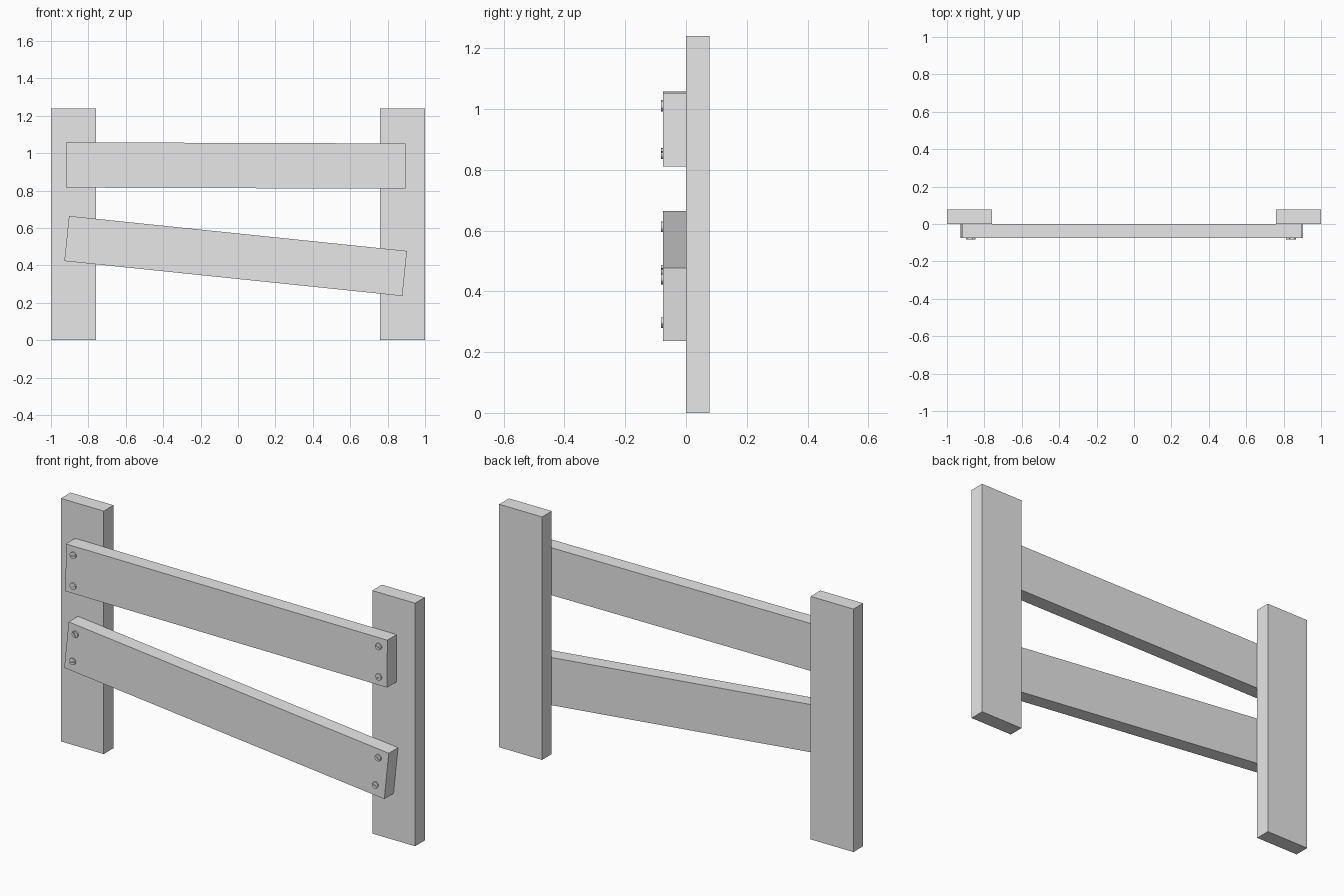
import bpy
import bmesh
from math import atan2, cos, hypot, pi, radians, sin
from mathutils import Matrix, Vector

cube = bpy.data.objects.get("Cube")
if cube:
    bpy.data.objects.remove(cube, do_unlink=True)

# One plain grey for the whole fence
GREY = (0.8, 0.8, 0.8, 1.0)
grey = bpy.data.materials.new("plain grey")
grey.use_nodes = True
grey.diffuse_color = GREY
grey.node_tree.nodes["Principled BSDF"].inputs["Base Color"].default_value = GREY


def finish(name, bm):
    bmesh.ops.recalc_face_normals(bm, faces=bm.faces)
    mesh = bpy.data.meshes.new(name)
    bm.to_mesh(mesh)
    bm.free()
    mesh.materials.append(grey)
    obj = bpy.data.objects.new(name, mesh)
    bpy.context.collection.objects.link(obj)
    return obj


def board(name, centre, size, tilt=0.0):
    bm = bmesh.new()
    bmesh.ops.create_cube(bm, size=1.0, matrix=Matrix.Diagonal((*size, 1.0)))
    obj = finish(name, bm)
    obj.location = centre
    obj.rotation_euler.y = -tilt
    return obj


def prism(bm, outline, front, back):
    """Extrude an x-z outline between two depths."""
    face = bm.faces.new([bm.verts.new((x, front, z)) for x, z in outline])
    out = bmesh.ops.extrude_face_region(bm, geom=[face], use_keep_orig=True)
    verts = [v for v in out["geom"] if isinstance(v, bmesh.types.BMVert)]
    bmesh.ops.translate(bm, verts=verts, vec=Vector((0, back - front, 0)))


def screw(name, x, z, turn, radius=0.017, slot=0.003, sides=16):
    """Round head made of a base disc and two raised halves beside a slot."""
    bm = bmesh.new()
    disc = [(radius * cos(2 * pi * i / sides), radius * sin(2 * pi * i / sides))
            for i in range(sides)]
    prism(bm, disc, -0.077, -0.07)
    start = atan2(slot, radius)
    for side in (1, -1):
        angles = [start + (pi - 2 * start) * i / 8 for i in range(9)]
        half = [(radius * cos(a), side * radius * sin(a)) for a in angles]
        prism(bm, half, -0.082, -0.077)
    obj = finish(name, bm)
    obj.location = (x, 0, z)
    obj.rotation_euler.y = -radians(turn)


# Upright posts
for side, x in (("right", -0.879), ("left", 0.879)):
    board(side + "_post", (x, 0.039, 0.62), (0.242, 0.078, 1.24))

# Rails nailed across the front, each given by its two end centres
rails = {
    "upper_rail": ((-0.92, 0.937), (0.895, 0.931)),
    "lower_rail": ((-0.916, 0.544), (0.891, 0.357)),
}
for name, ((x0, z0), (x1, z1)) in rails.items():
    board(name, ((x0 + x1) / 2, -0.0375, (z0 + z1) / 2),
          (hypot(x1 - x0, z1 - z0), 0.075, 0.242), atan2(z1 - z0, x1 - x0))

# Slotted screws at the rail ends
screws = [
    (-0.877, 1.012, 10), (-0.877, 0.855, 30),
    (0.848, 1.008, -30), (0.848, 0.853, 20),
    (-0.865, 0.612, -60), (-0.880, 0.470, 15),
    (0.846, 0.440, -40), (0.830, 0.297, -25),
]
for i, (x, z, turn) in enumerate(screws, 1):
    screw(f"screw_{i}", x, z, turn)
